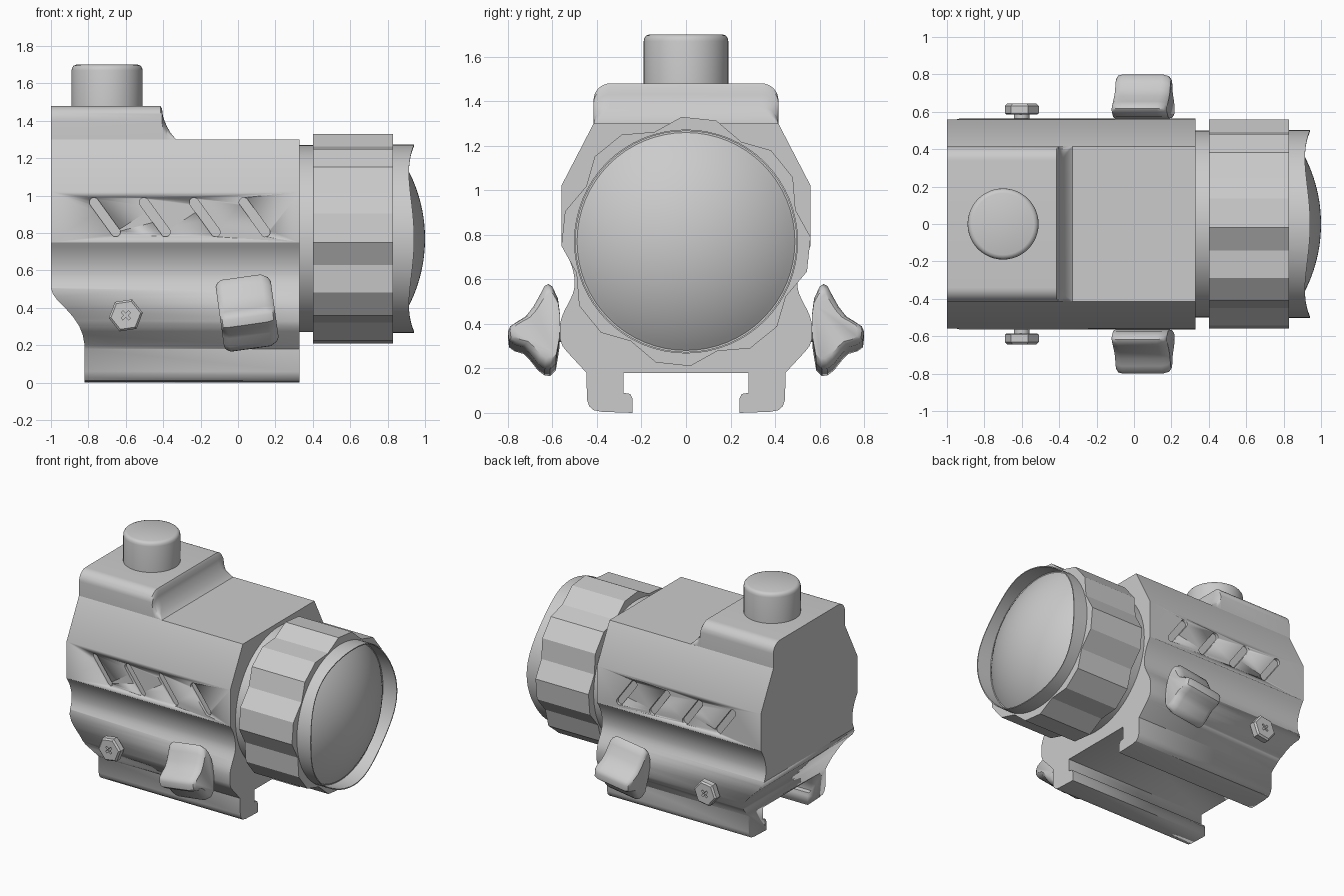
import bpy, bmesh, math
from mathutils import Matrix, Vector

if "Cube" in bpy.data.objects:
    bpy.data.objects.remove(bpy.data.objects["Cube"])

grey = bpy.data.materials.new("plain grey")
grey.diffuse_color = (0.6, 0.6, 0.6, 1)
grey.use_nodes = True
grey.node_tree.nodes["Principled BSDF"].inputs["Base Color"].default_value = grey.diffuse_color


def loft(name, rings, caps=True, wrap=False, angle=30):
    """Skin a list of equal-length point rings into one object."""
    bm = bmesh.new()
    vs = [[bm.verts.new(p) for p in r] for r in rings]
    n = len(rings[0])
    pairs = list(zip(vs, vs[1:])) + ([(vs[-1], vs[0])] if wrap else [])
    for a, b in pairs:
        for i in range(n):
            j = (i + 1) % n
            bm.faces.new((a[i], a[j], b[j], b[i]))
    if caps and not wrap:
        bm.faces.new(vs[0])
        bm.faces.new(vs[-1])
    bmesh.ops.recalc_face_normals(bm, faces=bm.faces)
    me = bpy.data.meshes.new(name)
    bm.to_mesh(me)
    bm.free()
    ob = bpy.data.objects.new(name, me)
    bpy.context.collection.objects.link(ob)
    me.materials.append(grey)
    if angle:
        activate(ob)
        bpy.ops.object.shade_smooth_by_angle(angle=math.radians(angle))
    return ob


def activate(ob):
    bpy.ops.object.select_all(action='DESELECT')
    ob.select_set(True)
    bpy.context.view_layer.objects.active = ob


def cut(ob, cutters):
    for c in cutters:
        m = ob.modifiers.new("cut", 'BOOLEAN')
        m.operation, m.solver, m.object = 'DIFFERENCE', 'EXACT', c
        activate(ob)
        bpy.ops.object.modifier_apply(modifier=m.name)
        bpy.data.objects.remove(c)


def circle_x(x, r, cz=0.77, n=64):
    return [(x, r * math.cos(2 * math.pi * i / n), cz + r * math.sin(2 * math.pi * i / n)) for i in range(n)]


def circle_y(y, r, cx, cz, n, rot=0.0):
    return [(cx + r * math.cos(2 * math.pi * i / n + rot), y, cz + r * math.sin(2 * math.pi * i / n + rot))
            for i in range(n)]


# Housing: half section, mirrored, extruded along x
half = [(0.415, 1.3), (0.56, 1.02)]
half += [(0.5 + 0.06 * (1 - t / 6) ** 2, 0.75 - 0.17 * t / 6) for t in range(7)]
half += [(0.5 + 0.065 * (1 - math.cos(math.pi * t / 8)) / 2, 0.58 - 0.19 * t / 8) for t in range(1, 9)]
half += [(0.565, 0.33), (0.555, 0.30), (0.535, 0.275), (0.447, 0.18), (0.445, 0.06), (0.435, 0.03),
         (0.415, 0.012), (0.38, 0.005), (0.24, 0.0), (0.24, 0.065), (0.25, 0.085), (0.28, 0.09), (0.28, 0.18)]
section = half + [(-y, z) for y, z in reversed(half)]
housing = loft("housing", [[(x, y, z) for y, z in section] for x in (-1, 0.33)])

# Curved cut under the rear, and slanted grip slots on both sides
rear = [(-1.1, 0.51), (-1.0, 0.505), (-0.99, 0.475), (-0.965, 0.44), (-0.92, 0.395), (-0.88, 0.35),
        (-0.85, 0.305), (-0.83, 0.255), (-0.82, 0.2), (-0.82, -0.1), (-1.1, -0.1)]
cutters = [loft("rear_cutter", [[(x, y, z) for x, z in rear] for y in (-0.8, 0.8)])]
for s in (-1, 1):
    for k in range(4):
        cx, cz = -0.712 + 0.267 * k, 0.885
        pts = []
        d = Vector((0.058, -0.08))
        base = math.atan2(d.y, d.x)
        for e in (1, -1):
            for i in range(9):
                a = base - math.pi / 2 + math.pi * i / 8 + (0 if e == 1 else math.pi)
                pts.append((cx + e * d.x + 0.025 * math.cos(a), cz + e * d.y + 0.025 * math.sin(a)))
        cutters.append(loft("slot_cutter", [[(x, s * y, z) for x, z in pts] for y in (0.54, 0.62)]))
cut(housing, cutters)

# Raised turret base: rounded section sweeping down into the top face
stations = [(-1, 1.48), (-0.415, 1.48), (-0.406, 1.465), (-0.402, 1.43), (-0.395, 1.405),
            (-0.38, 1.37), (-0.36, 1.335), (-0.335, 1.305), (-0.325, 1.298)]
rings = []
for x, h in stations:
    r = max(0.001, min(0.075, h - 1.298))
    side = [(0.415, 1.28)] + [(0.415 - r + r * math.cos(a), h - r + r * math.sin(a))
                              for a in [math.pi / 2 * i / 8 for i in range(9)]]
    rings.append([(x, y, z) for y, z in side + [(-y, z) for y, z in reversed(side)]])
loft("turret_base", rings)

# Adjustment turret on top
prof = [(0.19, 1.46), (0.19, 1.67), (0.187, 1.684), (0.179, 1.695), (0.165, 1.7)]
loft("turret_cap", [[(-0.7 + r * math.cos(2 * math.pi * i / 48), r * math.sin(2 * math.pi * i / 48), z)
                     for i in range(48)] for r, z in prof], angle=50)

# Neck, faceted ring with eight lobes, wavy hood, domed lens
loft("neck", [circle_x(0.3, 0.5), circle_x(0.42, 0.5)])
lobes = []
for k in range(8):
    for off, r in ((0, 0.56), (16, 0.56), (31, 0.512)):
        a = math.radians(92 - 45 * k - off)
        lobes.append((r * math.cos(a), 0.77 + r * math.sin(a)))
loft("focus_ring", [[(x, y, z) for y, z in lobes] for x in (0.4, 0.83)], angle=0)


def hood_ring(front, r):
    pts = circle_x(0, r)
    return [((0.928 + 0.014 * math.cos(8 * math.pi * i / 64)) if front else 0.81, p[1], p[2])
            for i, p in enumerate(pts)]


loft("lens_hood", [hood_ring(False, 0.503), hood_ring(True, 0.503),
                   hood_ring(True, 0.496), hood_ring(False, 0.496)], wrap=True)
R = 0.79
radii = [0.497 * (1 - i / 16) for i in range(16)] + [0.008]
loft("lens", [circle_x(0.8, 0.497)] + [circle_x(1 - R + math.sqrt(R * R - r * r), r) for r in radii])

# Side parts on both sides: hex screw with cross recess, and clamp lever
wing = [(0.60, 0.185), (0.617, 0.197), (0.635, 0.188), (0.655, 0.15), (0.685, 0.095), (0.72, 0.05),
        (0.76, 0.025), (0.79, 0.005), (0.8, -0.02), (0.795, -0.06), (0.77, -0.078), (0.73, -0.09),
        (0.70, -0.12), (0.665, -0.165), (0.635, -0.188), (0.61, -0.19), (0.585, -0.165),
        (0.568, -0.06), (0.565, 0.05), (0.575, 0.13)]
tilt = Matrix.Rotation(math.radians(-8), 4, 'Y')
for s, label in ((-1, "front"), (1, "back")):
    loft(label + "_screw_shank", [circle_y(s * y, 0.042, -0.6, 0.36, 24) for y in (0.53, 0.6)])
    head = loft(label + "_screw_head", [circle_y(s * y, r, -0.6, 0.36, 6, 0.15) for y, r in
                                        ((0.585, 0.082), (0.592, 0.092), (0.632, 0.092), (0.643, 0.08))], angle=0)
    recess = []
    for a in (0.78, 2.35):
        u, v = Vector((math.cos(a), math.sin(a))) * 0.028, Vector((-math.sin(a), math.cos(a))) * 0.007
        quad = [u + v, v - u, -u - v, u - v]
        recess.append(loft("recess_cutter", [[(-0.6 + p.x, s * y, 0.36 + p.y) for p in quad]
                                             for y in (0.615, 0.7)], angle=0))
    cut(head, recess)

    rings = []
    for x, k, ky in ((-0.148, 0.84, 0.9), (-0.138, 0.93, 0.97), (-0.115, 1, 1),
                     (0.1, 1, 1), (0.135, 0.9, 0.96), (0.148, 0.78, 0.88)):
        ring = []
        for y, z in wing:
            p = tilt @ Vector((x, 0, z * k))
            ring.append((0.05 + p.x, s * (0.565 + (y - 0.565) * ky), 0.37 + p.z))
        rings.append(ring)
    loft(label + "_clamp_lever", rings, angle=35)
